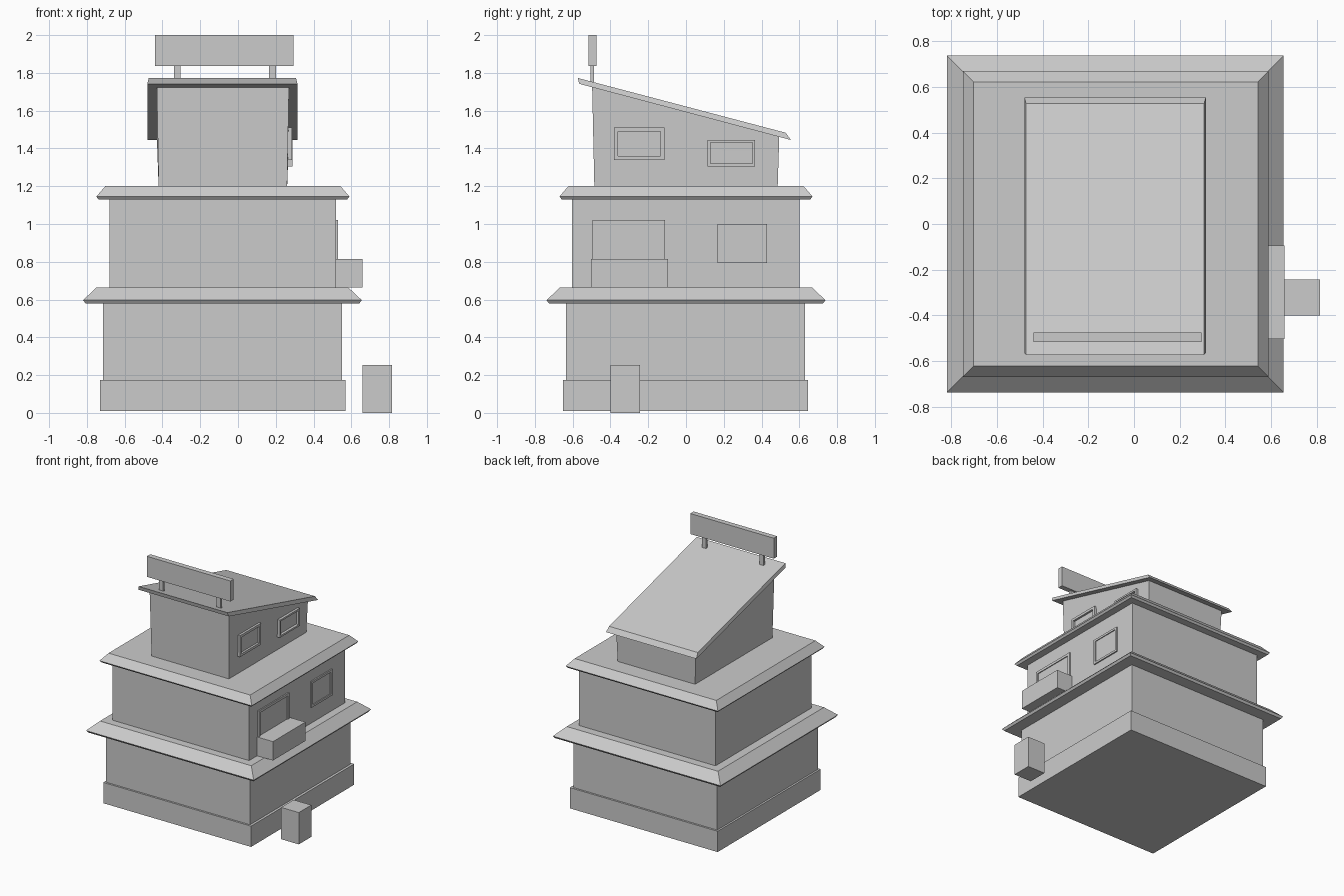
import bpy
import bmesh

cube = bpy.data.objects.get("Cube")
if cube:
    bpy.data.objects.remove(cube, do_unlink=True)

grey = bpy.data.materials.new("light_grey")
grey.use_nodes = True
grey.diffuse_color = (0.6, 0.6, 0.6, 1)
grey.node_tree.nodes["Principled BSDF"].inputs["Base Color"].default_value = (0.6, 0.6, 0.6, 1)


def finish(name, bm):
    bmesh.ops.recalc_face_normals(bm, faces=bm.faces)
    mesh = bpy.data.meshes.new(name)
    bm.to_mesh(mesh)
    bm.free()
    mesh.materials.append(grey)
    obj = bpy.data.objects.new(name, mesh)
    bpy.context.collection.objects.link(obj)
    return obj


def loft(name, *rings):
    """Stack rectangles (x0, x1, y0, y1, z at y0, z at y1) into a closed solid."""
    bm = bmesh.new()
    loops = []
    for x0, x1, y0, y1, za, zb in rings:
        corners = [(x0, y0, za), (x1, y0, za), (x1, y1, zb), (x0, y1, zb)]
        loops.append([bm.verts.new(c) for c in corners])
    bm.faces.new(loops[0])
    bm.faces.new(loops[-1])
    for a, b in zip(loops, loops[1:]):
        for i in range(4):
            j = (i + 1) % 4
            bm.faces.new((a[i], a[j], b[j], b[i]))
    return finish(name, bm)


def box(name, x0, x1, y0, y1, z0, z1):
    return loft(name, (x0, x1, y0, y1, z0, z0), (x0, x1, y0, y1, z1, z1))


def eave(name, x0, x1, y, z, lip, top, inset):
    """Flat roof with a thin undercut lip and a bevelled upper edge."""
    u = 0.012
    return loft(name,
                (x0 + u, x1 - u, u - y, y - u, z, z),
                (x0, x1, -y, y, lip, lip),
                (x0 + inset, x1 - inset, inset - y, y - inset, top, top))


def window(name, x_wall, x_out, y0, y1, z0, z1, border):
    """Raised frame on the left wall with a recessed pane."""
    bm = bmesh.new()
    b = border
    layers = [(x_wall - 0.02, 0), (x_out, 0), (x_out, b), (x_wall + 0.003, b)]
    loops = []
    for x, i in layers:
        rect = [(y0 + i, z0 + i), (y1 - i, z0 + i), (y1 - i, z1 - i), (y0 + i, z1 - i)]
        loops.append([bm.verts.new((x, y, z)) for y, z in rect])
    for a, c in zip(loops, loops[1:]):
        for i in range(4):
            j = (i + 1) % 4
            bm.faces.new((a[i], a[j], c[j], c[i]))
    bm.faces.new(loops[0])
    bm.faces.new(loops[-1])
    return finish(name, bm)


# Lower storey
box("plinth", -0.73, 0.57, -0.65, 0.645, 0.01, 0.175)
box("lower_wall", -0.715, 0.55, -0.635, 0.63, 0.17, 0.59)
eave("lower_eave", -0.82, 0.655, 0.738, 0.58, 0.597, 0.665, 0.072)

# Middle storey
box("middle_wall", -0.68, 0.52, -0.603, 0.6, 0.66, 1.14)
eave("middle_eave", -0.75, 0.59, 0.67, 1.13, 1.145, 1.2, 0.047)

# Top storey with sloping roof
loft("top_wall", (-0.42, 0.26, -0.485, 0.485, 1.19, 1.19),
     (-0.43, 0.27, -0.497, 0.494, 1.735, 1.47))
loft("sloping_roof", (-0.48, 0.315, -0.565, 0.555, 1.742, 1.445),
     (-0.473, 0.307, -0.573, 0.528, 1.773, 1.483))

# Rooftop board on two posts
box("sign_board", -0.44, 0.295, -0.517, -0.475, 1.837, 2.0)
for side, x in (("right", -0.34), ("left", 0.165)):
    box("sign_post_" + side, x, x + 0.035, -0.506, -0.488, 1.73, 1.84)

# Balcony, openings and the free-standing block
box("balcony", 0.51, 0.66, -0.503, -0.095, 0.665, 0.815)
window("balcony_door", 0.52, 0.53, -0.495, -0.11, 0.67, 1.02, 0.02)
window("middle_window", 0.52, 0.53, 0.168, 0.428, 0.793, 1.0, 0.017)
window("top_front_window", 0.266, 0.285, -0.38, -0.115, 1.34, 1.51, 0.02)
window("top_back_window", 0.264, 0.288, 0.115, 0.365, 1.305, 1.445, 0.014)
box("street_block", 0.66, 0.815, -0.4, -0.243, 0, 0.253)
